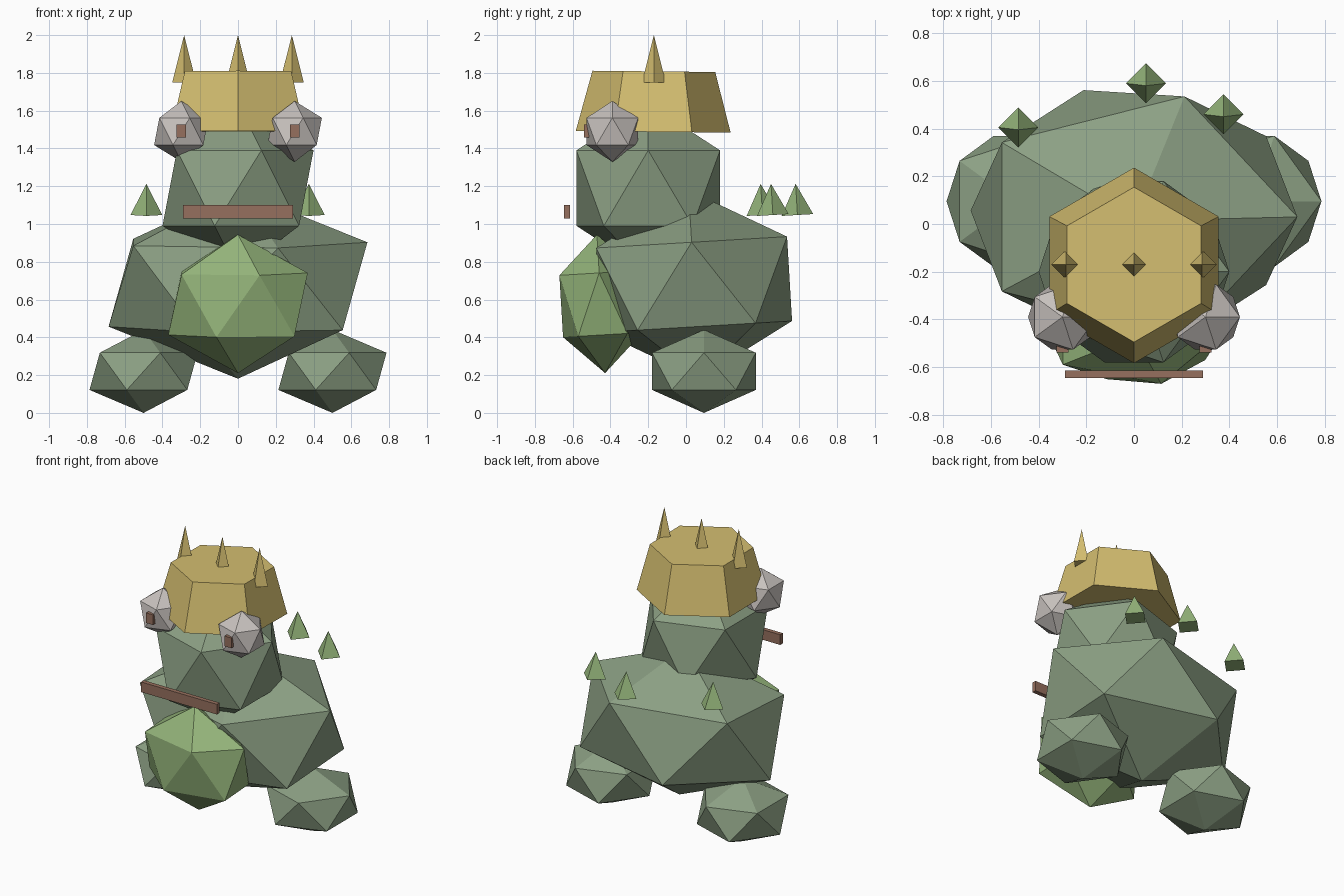
import bpy
from math import radians

cube = bpy.data.objects.get("Cube")
if cube:
    bpy.data.objects.remove(cube, do_unlink=True)


def material(name, rgb):
    """Flat material from 0-255 display values, converted to linear."""
    lin = [((c / 255 + 0.055) / 1.055) ** 2.4 for c in rgb] + [1.0]
    mat = bpy.data.materials.new(name)
    mat.use_nodes = True
    mat.diffuse_color = lin
    mat.node_tree.nodes["Principled BSDF"].inputs["Base Color"].default_value = lin
    return mat


moss = material("moss_green", (140, 160, 132))
leaf = material("leaf_green", (148, 180, 122))
gold = material("gold", (212, 190, 112))
bone = material("pale_grey", (200, 194, 190))
brown = material("brown", (150, 112, 94))


def finish(name, mat, tilt=0):
    obj = bpy.context.object
    obj.name = name
    obj.rotation_euler.x = radians(tilt)
    obj.data.materials.append(mat)
    return obj


def gem(name, mat, loc, radii, tilt=0):
    """Low-poly faceted ball."""
    bpy.ops.mesh.primitive_ico_sphere_add(subdivisions=1, radius=1, location=loc)
    finish(name, mat, tilt).scale = radii


def cone(name, mat, sides, loc, r_base, r_top, height, tilt=0):
    bpy.ops.mesh.primitive_cone_add(vertices=sides, radius1=r_base, radius2=r_top,
                                    depth=height, location=loc)
    finish(name, mat, tilt)


def box(name, mat, loc, size):
    bpy.ops.mesh.primitive_cube_add(size=1, location=loc)
    finish(name, mat).scale = size


# Trunk of the creature
gem("body", moss, (0, 0.043, 0.68), (0.766, 0.595, 0.5), 3.4)
gem("belly", leaf, (0, -0.45, 0.577), (0.413, 0.248, 0.367), 3.4)
gem("head", moss, (0, -0.2, 1.19), (0.447, 0.447, 0.447))
box("mouth", brown, (0, -0.63, 1.065), (0.58, 0.03, 0.07))

# Paired feet, eyes and pupils
for side, x in (("right", -1), ("left", 1)):
    gem(side + "_foot", moss, (0.5 * x, 0.095, 0.22), (0.32, 0.323, 0.22))
    gem(side + "_eye", bone, (0.3 * x, -0.39, 1.49), (0.161, 0.161, 0.161))
    box(side + "_pupil", brown, (0.3 * x, -0.525, 1.493), (0.052, 0.028, 0.07))

# Crown with three points
cone("crown", gold, 6, (0, -0.172, 1.648), 0.41, 0.325, 0.32, -0.6)
for label, x in (("right", -0.285), ("middle", 0), ("left", 0.285)):
    cone(label + "_crown_point", gold, 4, (x, -0.17, 1.875), 0.063, 0, 0.25)

# Leaf spikes over the back
for label, x, y in (("right", -0.485, 0.4), ("middle", 0.05, 0.585), ("left", 0.375, 0.455)):
    cone(label + "_back_spike", leaf, 4, (x, y, 1.13), 0.084, 0, 0.165, 3.4)
